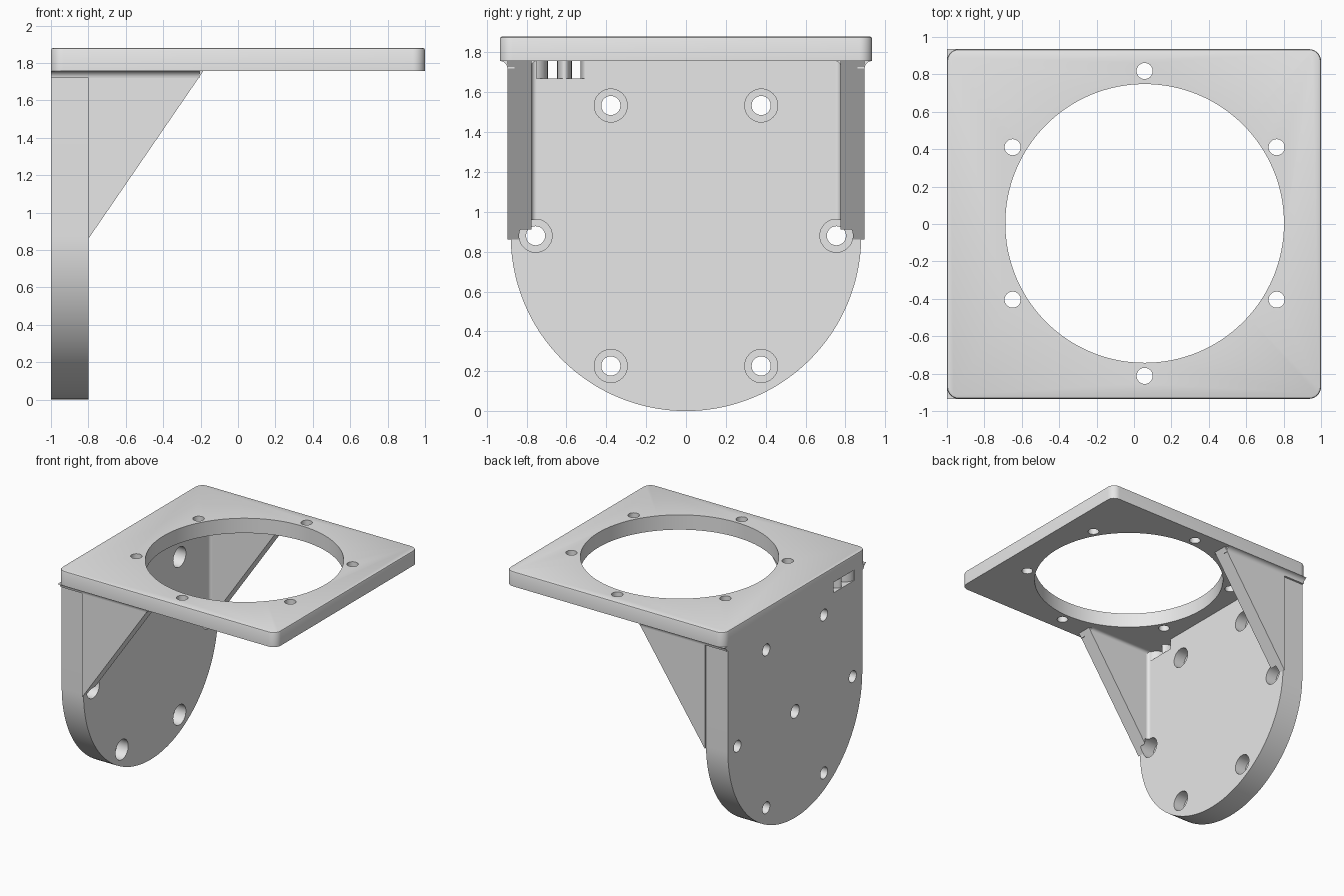
import bpy, bmesh
from math import sin, cos, pi, radians
from mathutils import Matrix

cube = bpy.data.objects.get("Cube")
if cube:
    bpy.data.objects.remove(cube, do_unlink=True)

grey = bpy.data.materials.new("plain grey")
grey.use_nodes = True
grey.diffuse_color = (0.8, 0.8, 0.8, 1)
grey.node_tree.nodes["Principled BSDF"].inputs["Base Color"].default_value = (0.8, 0.8, 0.8, 1)

# Shared dimensions
TOP, UNDER = 1.88, 1.757
BACK, INNER = -1.0, -0.8
HUB = 0.88
PLACE = {"x": lambda u, v, d: (d, u, v),
         "y": lambda u, v, d: (u, d, v),
         "z": lambda u, v, d: (u, v, d)}


def arc(cx, cy, r, start, end, n):
    angles = [radians(start + (end - start) * i / n) for i in range(n + 1)]
    return [(cx + r * cos(a), cy + r * sin(a)) for a in angles]


def prism(name, points, axis, a, b, top_bevel=0):
    """Extrude a closed profile along an axis from a to b."""
    bm = bmesh.new()
    low = [bm.verts.new(PLACE[axis](u, v, a)) for u, v in points]
    high = [bm.verts.new(PLACE[axis](u, v, b)) for u, v in points]
    bm.faces.new(low)
    cap = bm.faces.new(high)
    n = len(points)
    for i in range(n):
        j = (i + 1) % n
        bm.faces.new((low[i], low[j], high[j], high[i]))
    bmesh.ops.recalc_face_normals(bm, faces=bm.faces)
    if top_bevel:
        bmesh.ops.bevel(bm, geom=list(cap.edges), offset=top_bevel,
                        segments=2, profile=0.5, affect='EDGES')
    mesh = bpy.data.meshes.new(name)
    bm.to_mesh(mesh)
    bm.free()
    mesh.materials.append(grey)
    obj = bpy.data.objects.new(name, mesh)
    bpy.context.collection.objects.link(obj)
    return obj


def rod(name, u, v, r, axis, a, b, n=48):
    return prism(name, arc(u, v, r, 0, 360, n)[:-1], axis, a, b)


def activate(obj):
    bpy.ops.object.select_all(action='DESELECT')
    obj.select_set(True)
    bpy.context.view_layer.objects.active = obj


def cut(obj, cutters):
    activate(obj)
    for c in cutters:
        c.hide_render = True
        mod = obj.modifiers.new("cut", 'BOOLEAN')
        mod.operation = 'DIFFERENCE'
        mod.solver = 'EXACT'
        mod.object = c
        bpy.ops.object.modifier_apply(modifier=mod.name)
    for c in cutters:
        bpy.data.objects.remove(c, do_unlink=True)


def smooth(obj):
    activate(obj)
    bpy.ops.object.shade_smooth_by_angle(angle=radians(30))


parts = []

# Top plate with rounded corners, large bore and ring of screw holes
R, W, D = 0.065, 1.0, 0.935
outline = []
for k, (sx, sy) in enumerate([(1, 1), (-1, 1), (-1, -1), (1, -1)]):
    outline += arc(sx * (W - R), sy * (D - R), R, 90 * k, 90 * k + 90, 8)
plate = prism("top_plate", outline, "z", UNDER, TOP, top_bevel=0.012)
BX = 0.057
holes = [rod("bore", BX, 0.003, 0.745, "z", 1.6, 2, 128)]
for k in range(6):
    t = radians(30 + 60 * k)
    holes.append(rod("hole", BX + 0.815 * cos(t), 0.003 + 0.815 * sin(t), 0.043, "z", 1.6, 2, 32))
cut(plate, holes)
parts.append(plate)

# Back wall with half-round bottom
profile = [(-HUB, UNDER)] + arc(0, HUB, HUB, 180, 360, 72) + [(HUB, UNDER)]
wall = prism("back_wall", profile, "x", BACK, INNER)
holes = []
for k in range(6):
    t = radians(60 * k)
    y, z = 0.755 * cos(t), HUB + 0.755 * sin(t)
    holes.append(rod("hole", y, z, 0.048, "x", -1.1, -0.7, 32))
    holes.append(rod("counterbore", y, z, 0.083, "x", -0.9, -0.7, 40))
holes.append(rod("centre_hole", 0, HUB, 0.055, "x", -1.1, -0.9, 32))
SLOT_A, SLOT_B, SLOT_Z = -0.777, -0.505, 1.67
holes.append(prism("tie_window", [(SLOT_A, SLOT_Z), (SLOT_B, SLOT_Z), (SLOT_B, 1.8), (SLOT_A, 1.8)],
                   "x", -1.1, -0.7))
cut(wall, holes)
parts.append(wall)

# Rounded posts that split the window into two narrow slots
for name, y, half in [("outer", SLOT_A, 0.083), ("middle", -0.61, 0.037), ("inner", SLOT_B, 0.025)]:
    oval = [(-0.9 + 0.095 * u, y + half * v) for u, v in arc(0, 0, 1, 0, 360, 32)[:-1]]
    parts.append(prism(name + "_tie_post", oval, "z", SLOT_Z - 0.002, UNDER))

# Triangular gussets and their fillets on both sides
IN, OUT, TIP = 0.775, 0.897, -0.185
for side, s in (("left", 1), ("right", -1)):
    a, b = sorted((s * IN, s * OUT))
    gusset = prism(side + "_gusset", [(INNER, 0.86), (TIP, UNDER), (INNER, UNDER)], "y", a, b)
    cut(gusset, [rod("screw_clearance", s * 0.755, HUB, 0.083, "x", -0.9, -0.765, 40)])
    parts.append(gusset)

    r = 0.038
    curve = arc(OUT + r, UNDER - r, r, 180, 90, 8)
    shape = [(s * y, z) for y, z in [(0.86, UNDER), (0.86, UNDER - r)] + curve]
    parts.append(prism(side + "_outer_fillet", shape, "x", BACK, TIP - 0.02))

    r = 0.025
    curve = arc(IN - r, UNDER - r, r, 0, 90, 8)
    shape = [(s * y, z) for y, z in [(IN + 0.01, UNDER), (IN + 0.01, UNDER - r)] + curve]
    parts.append(prism(side + "_inner_fillet", shape, "x", INNER, TIP - 0.02))

    curve = arc(INNER + r, IN - r, r, 180, 90, 8)
    shape = [(x, s * y) for x, y in [(INNER, IN)] + curve]
    parts.append(prism(side + "_wall_fillet", shape, "z", 0.96, UNDER))

for part in parts:
    smooth(part)
